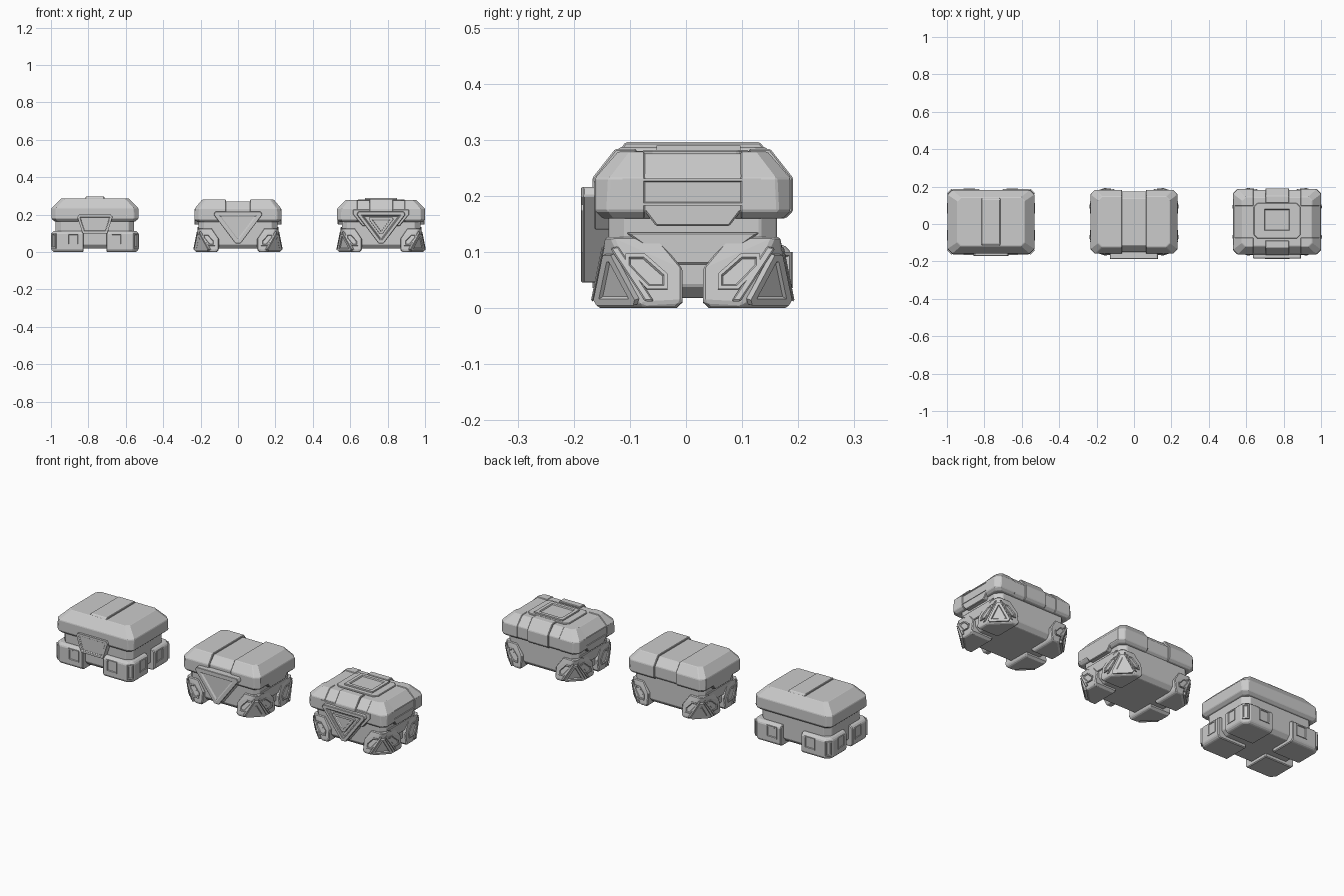
import bpy, bmesh
from mathutils import Vector as V

if "Cube" in bpy.data.objects:
    bpy.data.objects.remove(bpy.data.objects["Cube"])

CY = 0.012            # crate centre in y
HX, HY = 0.233, 0.175  # foot corner extents


def finish(bm, name, cx, bevel):
    bmesh.ops.recalc_face_normals(bm, faces=bm.faces[:])
    me = bpy.data.meshes.new(name)
    bm.to_mesh(me)
    bm.free()
    ob = bpy.data.objects.new(name, me)
    bpy.context.collection.objects.link(ob)
    ob.location = (cx, CY, 0)
    if bevel:
        m = ob.modifiers.new("edge", 'BEVEL')
        m.width, m.segments, m.limit_method = bevel, 1, 'ANGLE'
        m.angle_limit = 0.6
    return ob


def loft(name, cx, rings, grow=0.0, clips=(), bevel=0.003):
    """Stack of corner-cut rectangles (half x, half y, z, cut), optionally sliced."""
    bm = bmesh.new()
    loops = []
    for i, (a, b, z, k) in enumerate(rings):
        a, b = a + grow, b + grow
        if i == len(rings) - 1:
            z += grow
        pts = [(a, b - k), (a - k, b), (k - a, b), (-a, b - k),
               (-a, k - b), (k - a, -b), (a - k, -b), (a, k - b)]
        loops.append([bm.verts.new((x, y, z)) for x, y in pts])
    for l0, l1 in zip(loops, loops[1:]):
        for i in range(8):
            j = (i + 1) % 8
            bm.faces.new((l0[i], l0[j], l1[j], l1[i]))
    bm.faces.new(loops[0])
    bm.faces.new(loops[-1])
    for co, no in clips:
        bmesh.ops.bisect_plane(bm, geom=bm.verts[:] + bm.edges[:] + bm.faces[:],
                               plane_co=co, plane_no=no, clear_outer=True)
        bmesh.ops.holes_fill(bm, edges=[e for e in bm.edges if e.is_boundary])
    return finish(bm, name, cx, bevel)


def plate(name, cx, o, u, v, pts, t, inset=0, depth=0.0, conv=lambda p: p, bevel=0.003):
    """Extruded outline with an optional sunken (or raised) centre."""
    u, v = V(u).normalized(), V(v).normalized()
    n = u.cross(v)
    bm = bmesh.new()
    low = [bm.verts.new(V(o) + u * a + v * b) for a, b in pts]
    top = [bm.verts.new(p.co + n * t) for p in low]
    k = len(pts)
    for i in range(k):
        bm.faces.new((low[i], low[(i + 1) % k], top[(i + 1) % k], top[i]))
    bm.faces.new(low)
    cap = bm.faces.new(top)
    bmesh.ops.recalc_face_normals(bm, faces=bm.faces[:])
    if inset:
        bmesh.ops.inset_region(bm, faces=[cap], thickness=inset, use_even_offset=True)
        bmesh.ops.inset_region(bm, faces=[cap], thickness=0.003, depth=depth, use_even_offset=True)
    for p in bm.verts:
        p.co = conv(p.co)
    return finish(bm, name, cx, 0 if inset and bevel == 0.003 else bevel)


def hull(name, cx, pts, conv, bevel=0.004):
    bm = bmesh.new()
    for p in pts:
        bm.verts.new(conv(V(p)))
    r = bmesh.ops.convex_hull(bm, input=bm.verts[:])
    bmesh.ops.delete(bm, geom=list({g for g in r["geom_interior"] + r["geom_unused"]
                                    if isinstance(g, bmesh.types.BMVert)}), context='VERTS')
    bmesh.ops.dissolve_limit(bm, angle_limit=0.02, verts=bm.verts[:], edges=bm.edges[:])
    return finish(bm, name, cx, bevel)


def rect(a0, a1, b0, b1):
    return [(a0, b0), (a1, b0), (a1, b1), (a0, b1)]


def corners():
    # foot space: (in along x, in along y, z) measured from each crate corner
    for sx, tx in ((1, "right"), (-1, "left")):
        for sy, ty in ((1, "back"), (-1, "front")):
            yield f"{ty}_{tx}", lambda p, sx=sx, sy=sy: V((sx * (HX - p.x), sy * (HY - p.y), p.z))


def between(h):
    return [((h, 0, 0), (1, 0, 0)), ((-h, 0, 0), (-1, 0, 0))]


BODY = [(.185, .13, .018, .03), (.21, .15, .04, .03), (.21, .15, .18, .03)]


def plain_feet(cx):
    for tag, conv in corners():
        pts = []
        for z, e in ((0, .012), (.012, 0), (.1, 0), (.113, .012)):
            pts += [(e, .03, z), (.03, e, z), (.172, e, z), (e, .15, z), (.172, .15, z)]
        hull("plain_foot_" + tag, cx, pts, conv)
        plate("plain_foot_front_panel_" + tag, cx, (0, .004, 0), (1, 0, 0), (0, 0, 1),
              rect(.087, .149, .036, .1), .008, .006, -.005, conv)
        plate("plain_foot_side_panel_" + tag, cx, (.004, 0, 0), (0, -1, 0), (0, 0, 1),
              rect(-.13, -.075, .036, .1), .007, .006, -.005, conv)
        plate("plain_foot_corner_" + tag, cx, (.018, .018, 0), (1, -1, 0), (0, 0, 1),
              rect(-.017, .017, .02, .1), .011, .006, -.006, conv)


def angled_feet(cx, kind, detail):
    for tag, conv in corners():
        prof = [(.03, .127), (.11, .127), (.157, .07), (.157, .012), (.145, 0), (.09, 0), (.085, .008)]
        pts = []
        for a, z in prof:
            tilt = max(.2 * (z - .03), (.012 - z) * .6)
            pts += [(tilt, a, z), (a * .83 if a > .1 else a, tilt, z)]
        pts += [(.128, .157, 0.01), (.128, .157, .06), (.12, .145, 0), (.09, .11, .127)]
        hull(f"{kind}_foot_" + tag, cx, pts, conv)
        # triangular pad across the cut corner
        plate(f"{kind}_foot_pad_" + tag, cx, (.047, .047, 0), (1, -1, 0), (-.0205, -.0205, .125),
              [(-.046, .008), (.046, .008), (.052, .018), (.01, .1), (-.01, .1), (-.052, .018)],
              .014, .012 if detail else .016, -.006 if detail else .003, conv)
        # sunken panels and slanted ribs on both outer faces
        outline = [(.055, .098), (.09, .098), (.13, .062), (.13, .034), (.094, .034), (.055, .075)]
        rib = [(.028, .108), (.042, .112), (.106, .012), (.09, .012)]
        for face in ("side", "front"):
            if face == "side":
                o, u, v, s = (.002, 0, -0.0), (0, -1, 0), (.2, 0, 1), -1
                o = (.002 - .006, 0, 0)
            else:
                o, u, v, s = (0, .002 - .006, 0), (1, 0, 0), (0, .2, 1), .84
            plate(f"{kind}_foot_{face}_panel_" + tag, cx, o, u, v, [(a * s, b) for a, b in outline],
                  .005, .006, -.004, conv)
            plate(f"{kind}_foot_{face}_rib_" + tag, cx, o, u, v, [(a * s, b) for a, b in rib],
                  .005, conv=conv)


def latch(name, cx, pts, t, inset, depth):
    return plate(name, cx, (0, -.13, 0), (1, 0, 0), (0, 0, 1), pts, t, inset, depth, bevel=.006)


def skirts(cx, kind, panel):
    pts = [(-.15, .232), (-.15, .172), (-.085, .172), (-.065, .146), (.065, .146),
           (.085, .172), (.15, .172), (.15, .232)]
    for s, tag in ((1, "right"), (-1, "left")):
        conv = lambda p, s=s: V((s * p.x, p.y, p.z))
        plate(f"{kind}_lid_skirt_{tag}", cx, (.205, 0, 0), (0, 1, 0), (0, 0, 1), pts, .027, conv=conv)
        if panel:
            plate(f"{kind}_lid_side_panel_{tag}", cx, (.22, 0, 0), (0, 1, 0), (0, 0, 1),
                  rect(-.125, .122, .183, .231), .015, .004, -.004, conv)
        # lower wedge in the gap between the feet
        plate(f"{kind}_body_wedge_{tag}", cx, (.2, 0, 0), (0, 1, 0), (0, 0, 1),
              [(-.04, .078), (.04, .078), (.12, .135), (-.12, .135)], .016, conv=conv)


# Plain crate (left)
X1 = -.765
LID1 = [(.215, .155, .163, .02), (.232, .17, .178, .022), (.232, .17, .235, .025), (.18, .13, .287, .02)]
loft("plain_body", X1, BODY)
loft("plain_lid", X1, LID1)
loft("plain_lid_ridge", X1, [(.19, .13, .235, .02), (.2, .152, .25, .02), (.18, .12, .296, .02)],
     clips=between(.05))
plain_feet(X1)
latch("plain_latch", X1, [(-.085, .2), (.085, .2), (.094, .187), (.066, .1), (-.066, .1), (-.094, .187)],
      .052, .012, -.005)

# Banded crate (middle): two lid shells around a sunken band
X2 = 0.0
LID2 = [(.218, .158, .16, .02), (.232, .171, .173, .022), (.232, .171, .232, .025), (.192, .135, .28, .02)]
loft("banded_body", X2, BODY)
loft("banded_lid_core", X2, LID2, grow=-.009)
loft("banded_lid_shell_right", X2, LID2, clips=[((.065, 0, 0), (-1, 0, 0))])
loft("banded_lid_shell_left", X2, LID2, clips=[((-.065, 0, 0), (1, 0, 0))])
angled_feet(X2, "banded", False)
skirts(X2, "banded", False)
TRI = [(-.122, .216), (.122, .216), (.13, .2), (.014, .046), (-.014, .046), (-.13, .2)]
latch("banded_latch", X2, TRI, .069, .022, -.006)

# Armoured crate (right): extra straps, brackets and a framed hatch
X3 = .765
LID3 = LID2[:3] + [(.185, .13, .276, .02)]
loft("armoured_body", X3, BODY)
loft("armoured_lid", X3, LID3)
for s, tag in ((1, "right"), (-1, "left")):
    for t, end in ((1, "back"), (-1, "front")):
        loft(f"armoured_lid_bracket_{end}_{tag}", X3, LID3, grow=.003,
             clips=[((s * .125, 0, 0), (-s, 0, 0)), ((0, t * .085, 0), (0, -t, 0))])
for t, end in ((1, "back"), (-1, "front")):
    loft(f"armoured_lid_strap_{end}", X3, LID3, grow=.008,
         clips=between(.063) + [((0, t * .1, 0), (0, -t, 0))])
plate("armoured_lid_deck", X3, (0, 0, .26), (1, 0, 0), (0, 1, 0),
      [(-.105, -.09), (.105, -.09), (.125, -.07), (.125, .08), (.105, .1), (-.105, .1),
       (-.125, .08), (-.125, -.07)], .022)
plate("armoured_lid_hatch", X3, (0, 0, .27), (1, 0, 0), (0, 1, 0),
      rect(-.085, .085, -.065, .085), .02, .018, -.006)
angled_feet(X3, "armoured", True)
skirts(X3, "armoured", True)
latch("armoured_latch", X3, TRI, .066, .02, -.012)
latch("armoured_latch_core", X3, [(-.06, .185), (.06, .185), (.066, .175), (.008, .098), (-.008, .098),
                                  (-.066, .175)], .069, .012, -.006)
plate("armoured_latch_mount", X3, (0, -.14, 0), (1, 0, 0), (0, 0, 1),
      [(-.15, .228), (.15, .228), (.15, .2), (.1, .14), (-.1, .14), (-.15, .2)], .036)
